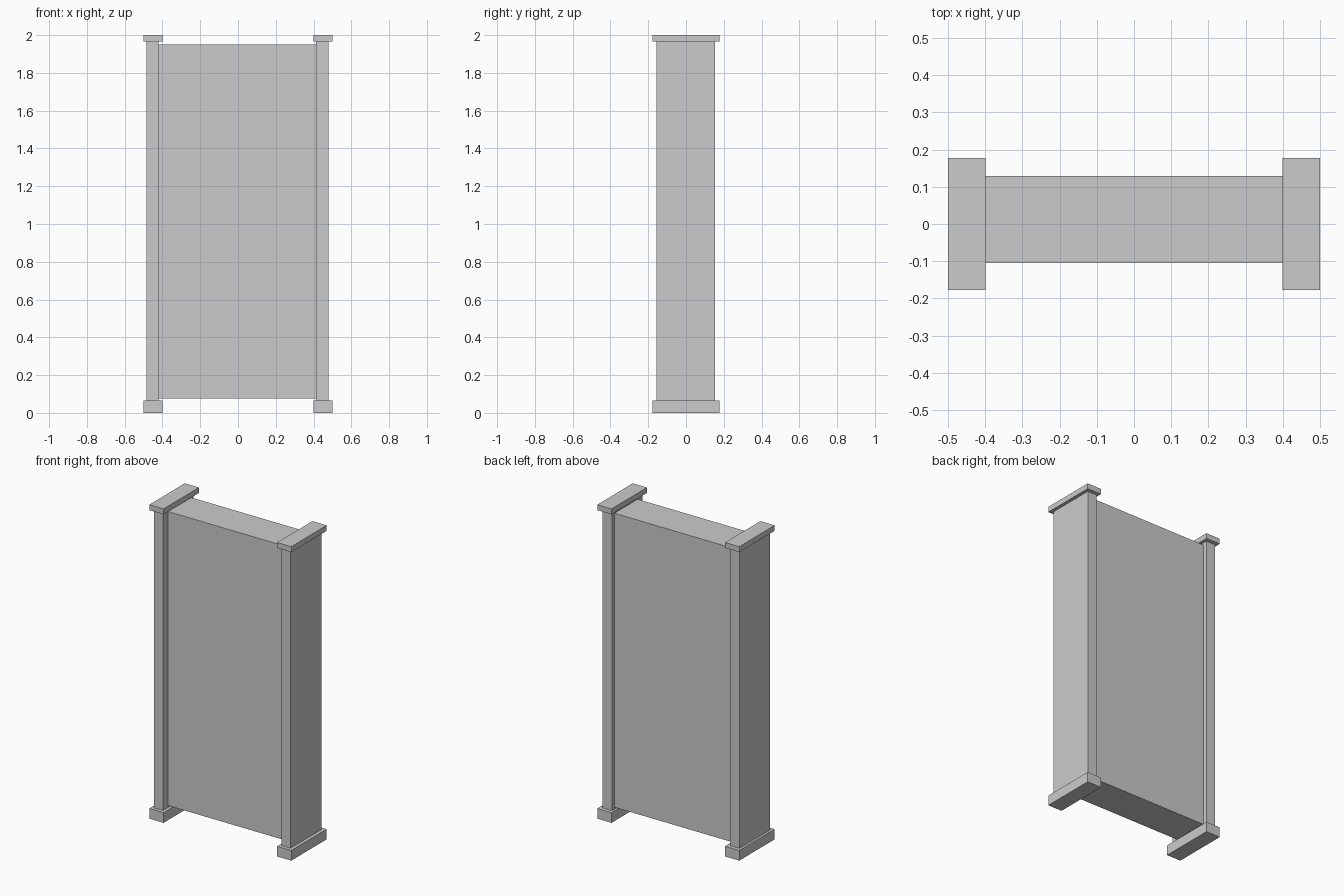
import bpy

if "Cube" in bpy.data.objects:
    bpy.data.objects.remove(bpy.data.objects["Cube"])


def box(name, x0, x1, y0, y1, z0, z1):
    bpy.ops.mesh.primitive_cube_add(size=1, location=((x0 + x1) / 2, (y0 + y1) / 2, (z0 + z1) / 2))
    ob = bpy.context.object
    ob.name = name
    ob.scale = (x1 - x0, y1 - y0, z1 - z0)
    bpy.ops.object.transform_apply(location=False, rotation=False, scale=True)
    return ob


# Wall panel, set slightly back between the posts
box("wall_panel", -0.422, 0.416, -0.105, 0.129, 0.077, 1.95)

# Side posts, each with a foot block and a thinner cap
for side, cap_x, post_x in (("left", (-0.5, -0.4), (-0.485, -0.42)),
                            ("right", (0.4, 0.5), (0.414, 0.479))):
    box(side + "_post", *post_x, -0.155, 0.154, 0.065, 1.965)
    box(side + "_foot", *cap_x, -0.178, 0.178, 0.0, 0.065)
    box(side + "_cap", *cap_x, -0.178, 0.178, 1.965, 2.0)
